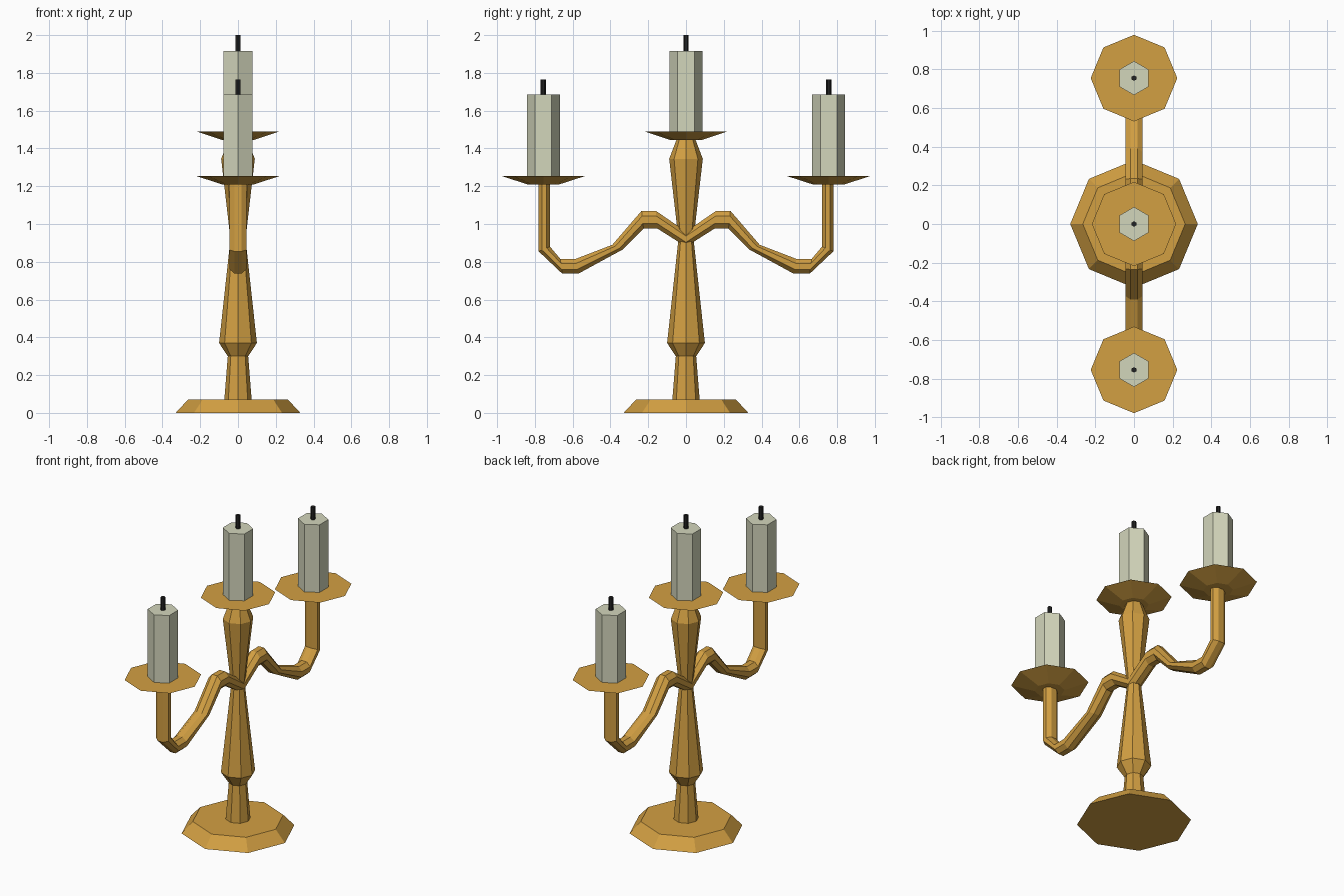
import bpy, bmesh
from math import sin, cos, pi

cube = bpy.data.objects.get("Cube")
if cube:
    bpy.data.objects.remove(cube)


def material(name, rgb):
    m = bpy.data.materials.new(name)
    m.use_nodes = True
    m.diffuse_color = (*rgb, 1)
    m.node_tree.nodes["Principled BSDF"].inputs["Base Color"].default_value = (*rgb, 1)
    return m


GOLD = material("gold", (0.65, 0.35, 0.055))
WAX = material("pale wax", (0.65, 0.67, 0.5))
BLACK = material("wick black", (0.015, 0.015, 0.015))


def loft(name, rings, mat):
    """Skin a list of point rings and cap both ends, flat shaded."""
    bm = bmesh.new()
    loops = [[bm.verts.new(p) for p in ring] for ring in rings]
    n = len(loops[0])
    for a, b in zip(loops, loops[1:]):
        for i in range(n):
            j = (i + 1) % n
            bm.faces.new((a[i], a[j], b[j], b[i]))
    bm.faces.new(loops[0][::-1])
    bm.faces.new(loops[-1])
    bmesh.ops.recalc_face_normals(bm, faces=bm.faces)
    mesh = bpy.data.meshes.new(name)
    bm.to_mesh(mesh)
    bm.free()
    mesh.materials.append(mat)
    obj = bpy.data.objects.new(name, mesh)
    bpy.context.collection.objects.link(obj)
    return obj


def turned(name, profile, sides, mat, y=0):
    """Faceted turned part from (radius, height) pairs, corners on the y axis."""
    turns = [2 * pi * i / sides for i in range(sides)]
    return loft(name, [[(r * sin(t), y + r * cos(t), z) for t in turns]
                       for r, z in profile], mat)


def candle_set(side, y, z, dish_r, height, wick):
    """Dish, six-sided candle and wick; z is the dish top."""
    turned(side + "_dish", [(0.085, z - 0.045), (dish_r, z)], 8, GOLD, y)
    turned(side + "_candle", [(0.088, z - 0.01), (0.088, z + height)], 6, WAX, y)
    turned(side + "_wick", [(0.014, z + height - 0.01), (0.014, z + height + wick)], 6, BLACK, y)


# Foot and stem
turned("base", [(0.33, 0), (0.265, 0.07)], 8, GOLD)
turned("stem", [(0.073, 0.06), (0.054, 0.3), (0.1, 0.37), (0.04, 0.92),
                (0.089, 1.345), (0.045, 1.46)], 8, GOLD)

# Arm stations: upper (y, z) and lower (y, z) edge of each section
ARM = [((0, 0.96), (0, 0.88)),
       ((0.16, 1.07), (0.15, 0.975)),
       ((0.235, 1.07), (0.225, 0.975)),
       ((0.39, 0.89), (0.335, 0.865)),
       ((0.585, 0.815), (0.57, 0.737)),
       ((0.665, 0.815), (0.655, 0.737)),
       ((0.72, 0.88), (0.78, 0.855)),
       ((0.72, 1.22), (0.78, 1.22))]


def arm_ring(upper, lower, sign):
    ring = []
    for i in range(8):
        t = pi / 8 + i * pi / 4
        x, v = 0.044 * cos(t) / cos(pi / 8), 0.5 + 0.5 * sin(t) / cos(pi / 8)
        y, z = (lo + (up - lo) * v for up, lo in zip(upper, lower))
        ring.append((x, sign * y, z))
    return ring


# Front and back arms with their candles
for side, sign in (("front", -1), ("back", 1)):
    loft(side + "_arm", [arm_ring(u, l, sign) for u, l in ARM], GOLD)
    candle_set(side, sign * 0.755, 1.255, 0.224, 0.43, 0.08)

# Middle candle
candle_set("middle", 0, 1.49, 0.218, 0.425, 0.085)
